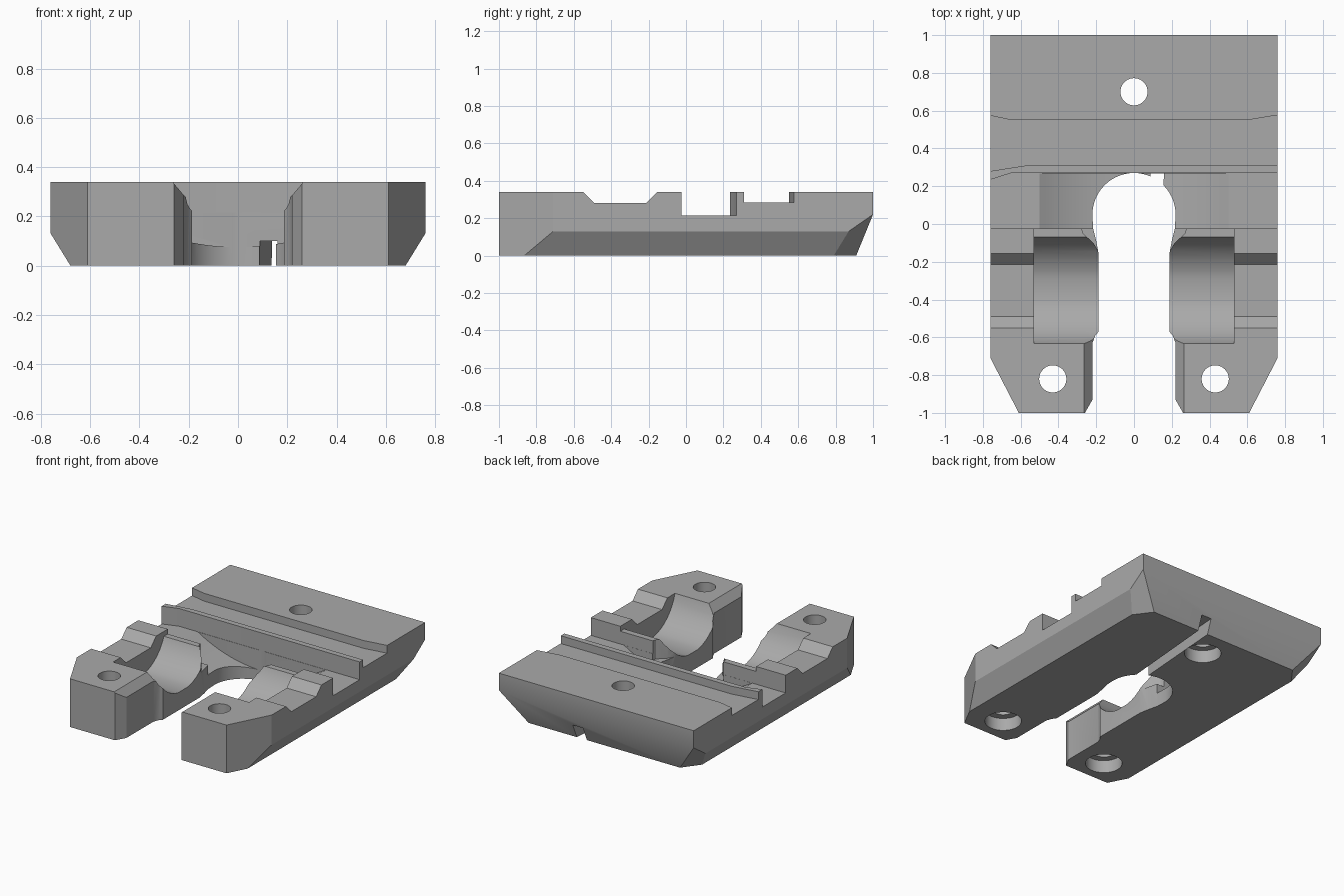
import bpy, bmesh
from math import sin, cos, pi, radians, sqrt
from mathutils import Vector, Matrix

cube = bpy.data.objects.get("Cube")
if cube:
    bpy.data.objects.remove(cube, do_unlink=True)

grey = bpy.data.materials.new("plain grey")
grey.use_nodes = True
grey.diffuse_color = (0.4, 0.4, 0.4, 1)
grey.node_tree.nodes["Principled BSDF"].inputs["Base Color"].default_value = (0.4, 0.4, 0.4, 1)


def prism(name, outline, axis, start, end):
    """Extrude a 2D outline along x (outline y,z), y (x,z) or z (x,y)."""
    place = {"x": lambda a, b, t: (t, a, b),
             "y": lambda a, b, t: (a, t, b),
             "z": lambda a, b, t: (a, b, t)}[axis]
    bm = bmesh.new()
    face = bm.faces.new([bm.verts.new(place(a, b, start)) for a, b in outline])
    out = bmesh.ops.extrude_face_region(bm, geom=[face])
    moved = [v for v in out["geom"] if isinstance(v, bmesh.types.BMVert)]
    bmesh.ops.translate(bm, verts=moved, vec=place(0, 0, end - start))
    bmesh.ops.recalc_face_normals(bm, faces=bm.faces)
    mesh = bpy.data.meshes.new(name)
    bm.to_mesh(mesh)
    bm.free()
    obj = bpy.data.objects.new(name, mesh)
    bpy.context.collection.objects.link(obj)
    mesh.materials.append(grey)
    return obj


def mirror_x(outline):
    return [(-a, b) for a, b in outline]


def circle(x, y, r, n=40):
    return [(x + r * cos(2 * pi * i / n), y + r * sin(2 * pi * i / n)) for i in range(n)]


def rect(a0, b0, a1, b1):
    return [(a0, b0), (a1, b0), (a1, b1), (a0, b1)]


# Body: plan outline with angled front corners
half = [(0.61, -1), (0.76, -0.71), (0.76, 1)]
body = prism("carriage_body", half + mirror_x(half)[::-1], "z", 0, 0.34)

# Slanted lower edges: sides, back, and the two back corners
bm = bmesh.new()
bm.from_mesh(body.data)
planes = [((0, 1, 0.22), (0, 0.22, -0.09))]
for s in (1, -1):
    planes.append(((s * 0.76, 0, 0.13), (s * 0.13, 0, -0.08)))
    planes.append(((s * 0.76, 0.87, 0.13), (s * 0.97, 0.72, -1.04)))
for point, normal in planes:
    bmesh.ops.bisect_plane(bm, geom=bm.verts[:] + bm.edges[:] + bm.faces[:], dist=1e-5,
                           plane_co=point, plane_no=Vector(normal).normalized(), clear_outer=True)
    bmesh.ops.holes_fill(bm, edges=[e for e in bm.edges if e.is_boundary], sides=0)
bmesh.ops.recalc_face_normals(bm, faces=bm.faces)
bm.to_mesh(body.data)
bm.free()


def cut(cutter):
    cutter.hide_render = True
    mod = body.modifiers.new("cut", "BOOLEAN")
    mod.operation, mod.solver, mod.object = "DIFFERENCE", "EXACT", cutter
    bpy.context.view_layer.objects.active = body
    bpy.ops.object.modifier_apply(modifier=mod.name)
    bpy.data.objects.remove(cutter, do_unlink=True)


# Cross channel behind the arms, and the shallow groove behind its ridge
cut(prism("cross_channel", [(-0.8, -0.025), (0.8, -0.025), (0.8, 0.27), (-0.65, 0.27), (-0.8, 0.222)],
          "z", 0.215, 0.5))
cut(prism("shallow_groove", [(-0.8, 0.274), (-0.57, 0.31), (0.8, 0.31), (0.8, 0.583), (0.6, 0.55),
                             (-0.65, 0.55), (-0.8, 0.583)], "z", 0.285, 0.5))

# Smooth dip in the channel floor towards the slot
R, top = 0.963, 0.215
dip = [(x, top - 0.14 + R - sqrt(R * R - x * x)) for x in [-0.5 + i / 24 for i in range(25)]]
cut(prism("channel_dip", dip + [(0.5, 0.3), (-0.5, 0.3)], "y", -0.024, 0.268))

# Notches and round saddles on both arms
notch = [(-0.61, 0.4), (-0.55, 0.34), (-0.49, 0.28), (-0.215, 0.28), (-0.155, 0.34), (-0.095, 0.4)]
saddle = [(-0.345 + 0.3 * sin(t), 0.42 - 0.3 * cos(t))
          for t in [radians(s * (11 + 8 * i)) for s, steps in ((-1, range(9, -1, -1)), (1, range(10)))
                    for i in steps]]
saddle += [(-0.047, 0.5), (-0.643, 0.5)]
for s in (1, -1):
    cut(prism("arm_notch", notch, "x", s * 0.51, s * 0.8))
    cut(prism("arm_saddle", saddle, "x", s * 0.1, s * 0.53))
    cut(prism("rib_trim", rect(-0.12, 0.305, -0.01, 0.5), "x", s * 0.1, s * 0.53))
    corner = [(0.1, -0.17), (0.185, -0.15), (0.215, -0.1), (0.27, -0.05), (0.28, -0.01), (0.1, -0.01)]
    cut(prism("rib_corner", [(s * a, b) for a, b in corner], "z", 0.17, 0.5))
    # Sloped inner edge at the arm tips
    slope = [(0.1, 0.28), (0.215, 0.28), (0.27, 0.345), (0.27, 0.5), (0.1, 0.5)]
    cut(prism("tip_slope", [(s * a, b) for a, b in slope], "y", -1.1, -0.6))

# Central slot with a round end
side = [(0.3, -1.07), (0.22, -0.93), (0.22, -0.63), (0.205, -0.59), (0.187, -0.57),
        (0.187, -0.16), (0.2, -0.09), (0.217, -0.02)]
arc = [(0.22 * cos(pi * i / 28), 0.05 + 0.22 * sin(pi * i / 28)) for i in range(29)]
cut(prism("central_slot", side + arc + mirror_x(side)[::-1], "z", -0.1, 0.5))

# Narrow groove under the back, running from the slot to the rear edge
cut(prism("under_groove", [(0.08, 0.15), (0.15, 0.15), (0.23, 1.1), (0.15, 1.1)], "z", -0.1, 0.1))

# Screw holes with wide recesses below
for x, y in ((0, 0.7), (0.43, -0.82), (-0.43, -0.82)):
    cut(prism("screw_hole", circle(x, y, 0.072), "z", -0.1, 0.5))
    cut(prism("screw_recess", circle(x, y, 0.12), "z", -0.1, 0.09))

bpy.ops.object.select_all(action="DESELECT")
body.select_set(True)
bpy.context.view_layer.objects.active = body
bpy.ops.object.shade_smooth_by_angle(angle=radians(25))
